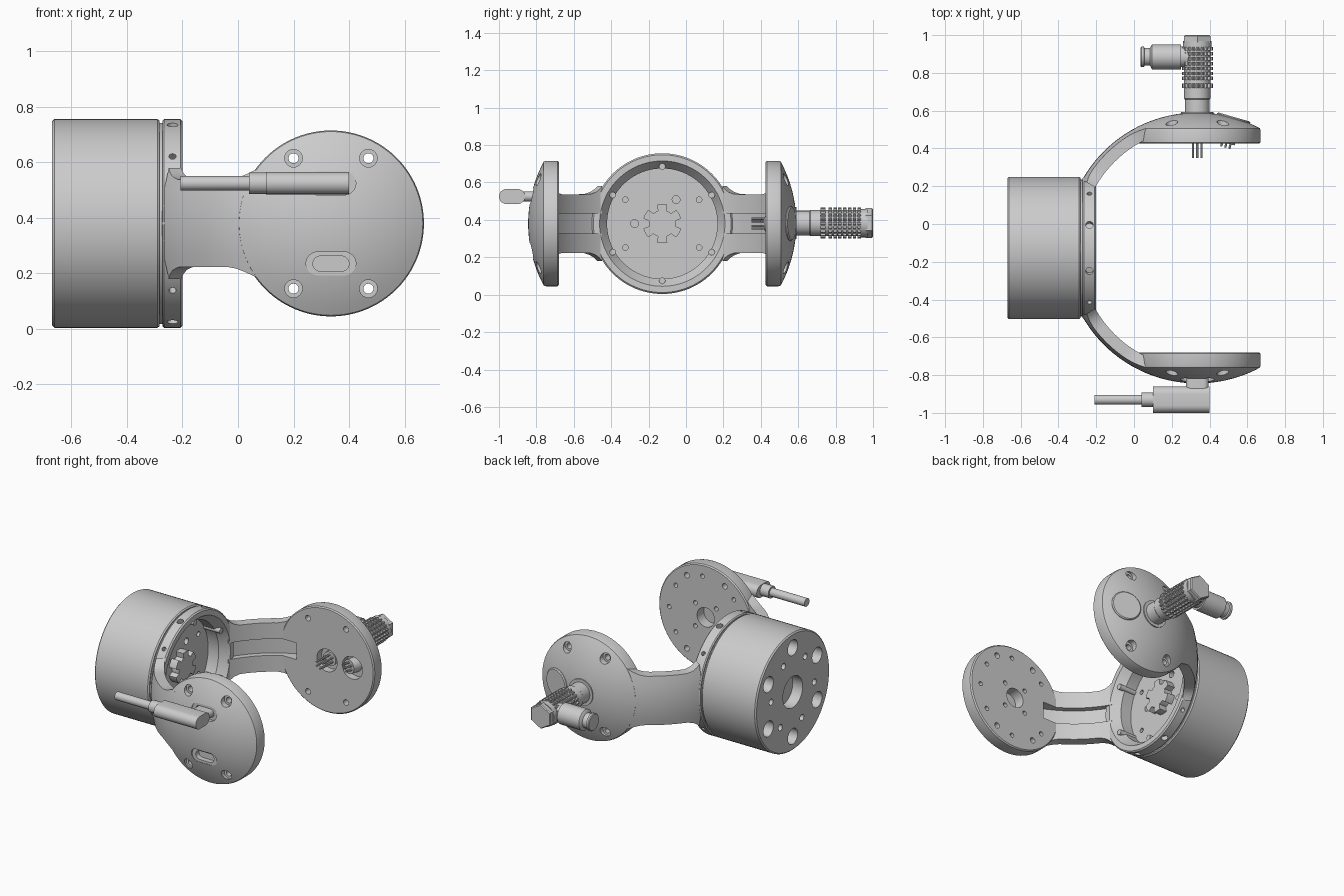
import bpy, bmesh
from math import sin, cos, pi, radians, sqrt
from mathutils import Vector, Matrix

if "Cube" in bpy.data.objects:
    bpy.data.objects.remove(bpy.data.objects["Cube"])

YC, ZC, XD = -0.127, 0.38, 0.335      # mirror plane, axle height, disc centre
RS, VS = 0.70, 0.017                  # dome radius and its centre offset from YC
X, Y, Z = Vector((1, 0, 0)), Vector((0, 1, 0)), Vector((0, 0, 1))


def frame(o, d, u=None):
    d = Vector(d).normalized()
    if u is None:
        u = Z if abs(d.z) < 0.9 else X
    w = d.cross(u).normalized()
    u = w.cross(d)
    m = Matrix((u, w, d)).transposed().to_4x4()
    m.translation = Vector(o)
    return m


def finish(name, bm):
    bmesh.ops.remove_doubles(bm, verts=bm.verts, dist=1e-5)
    bmesh.ops.recalc_face_normals(bm, faces=bm.faces)
    me = bpy.data.meshes.new(name)
    bm.to_mesh(me)
    bm.free()
    ob = bpy.data.objects.new(name, me)
    bpy.context.collection.objects.link(ob)
    return ob


def lathe(name, prof, o, d, seg=64, closed=False, knurl=0):
    """Revolve (radius, height) points; radii above knurl get teeth."""
    bm, m = bmesh.new(), frame(o, d)
    rows = []
    for i in range(seg):
        a = 2 * pi * i / seg
        row = []
        for r, h in prof:
            if knurl and r > knurl and i % 4 > 1:
                r = knurl
            row.append(bm.verts.new(m @ Vector((r * cos(a), r * sin(a), h))))
        rows.append(row)
    n = len(prof)
    for i in range(seg):
        a, b = rows[i], rows[(i + 1) % seg]
        for j in range(n if closed else n - 1):
            k = (j + 1) % n
            bm.faces.new((a[j], b[j], b[k], a[k]))
    return finish(name, bm)


def cyl(name, r, h0, h1, o, d, seg=24):
    return lathe(name, [(0, h0), (r, h0), (r, h1), (0, h1)], o, d, seg)


def prism(name, pts, h0, h1, o, d, u):
    bm, m = bmesh.new(), frame(o, d, u)
    lo, hi = ([bm.verts.new(m @ Vector((p[0], p[1], h))) for p in pts] for h in (h0, h1))
    bm.faces.new(lo)
    bm.faces.new(hi)
    for i in range(len(pts)):
        j = (i + 1) % len(pts)
        bm.faces.new((lo[i], lo[j], hi[j], hi[i]))
    return finish(name, bm)


def stadium(length, height):
    r, c = height / 2, (length - height) / 2
    return [((c if i < 13 else -c) + r * cos(a), r * sin(a))
            for i in range(26) for a in [-pi / 2 + pi * (i if i < 13 else i - 1) / 12]]


def arm(name, s, stations, ri, ro, dome):
    """Curved strip: (angle, half width) stations around the dome centre."""
    bm, rows, n = bmesh.new(), [], 7
    for t, w in stations:
        ct, st, row = cos(radians(t)), sin(radians(t)), []
        for i in range(2 * n):
            z = w * (-1 + 2 * (i if i < n else 2 * n - 1 - i) / (n - 1))
            r = ri if i >= n else (sqrt(ro * ro - z * z) if dome else ro)
            row.append(bm.verts.new((XD - r * ct, YC + s * (VS + r * st), ZC + z)))
        rows.append(row)
    for a, b in zip(rows, rows[1:]):
        for j in range(2 * n):
            k = (j + 1) % (2 * n)
            bm.faces.new((a[j], a[k], b[k], b[j]))
    bm.faces.new(rows[0])
    bm.faces.new(rows[-1])
    return finish(name, bm)


def cut(ob, cutters):
    for c in cutters:
        c.hide_render = True
        md = ob.modifiers.new("cut", 'BOOLEAN')
        md.operation, md.solver, md.object = 'DIFFERENCE', 'EXACT', c
    me = bpy.data.meshes.new_from_object(
        ob.evaluated_get(bpy.context.evaluated_depsgraph_get()))
    ob.modifiers.clear()
    ob.data = me
    for c in cutters:
        bpy.data.objects.remove(c)


def polar(r, deg, x=0):
    return Vector((x, YC + r * cos(radians(deg)), ZC + r * sin(radians(deg))))


# Base drum with a recessed front floor
axis = (0, YC, ZC)
base = lathe("base_drum", [(0, -.67), (.368, -.67), (.376, -.662), (.376, -.29), (.37, -.282),
                           (.362, -.282), (.362, -.27), (.295, -.27), (.295, -.33), (0, -.33)], axis, X, 96)
holes = [cyl("c", .10, -.70, -.60, axis, X, 40)]
for k in range(6):
    holes.append(cyl("c", .05, -.70, -.60, polar(.285, 90 + 60 * k), X))
    holes.append(cyl("c", .02, -.70, -.62, polar(.22, 65 + 60 * k), X, 16))
for a in (33, 147, 213, 327):
    holes.append(cyl("c", .015, -.36, -.30, polar(.235, a), X, 16))
for a in (60, 180):
    holes.append(cyl("c", .021, -.36, -.30, polar(.148, a), X, 16))
cut(base, holes)

# Lobed coupling on the recessed floor
lobes = [((.104 if cos(6 * a) > -.1 else .072) * cos(a), (.104 if cos(6 * a) > -.1 else .072) * sin(a))
         for a in [2 * pi * i / 96 for i in range(96)]]
prism("coupling", lobes, -.335, -.28, axis, X, Z)

# Yoke ring with radial screw holes and axial bolts
ring = lathe("yoke_ring", [(.295, -.272), (.37, -.272), (.376, -.266), (.376, -.208), (.368, -.20),
                           (.335, -.20), (.295, -.255)], axis, X, 96, closed=True)
holes = []
for a in (90, 270):
    for da, r in ((-50, .013), (-19, .02), (19, .02), (50, .013)):
        holes.append(cyl("c", r, .345, .40, (-.236, YC, ZC), polar(1, a + da) - Vector(axis), 16))
cut(ring, holes)
for k in range(6):
    cyl("ring_bolt", .017, -.33, -.215, polar(.305, 90 + 60 * k), X, 16)

# Arms and domed discs, one per side
outline = ([(29.4, .20), (31, .182), (33, .168), (36, .158)] + [(t, .157) for t in range(39, 58, 3)]
           + [(60, .163), (63, .176), (66, .192), (69, .19)])
dome = [(.318 * cos(i * pi / 20), 0) for i in range(10)]
for s, side in ((1, "rear"), (-1, "front")):
    a = arm(side + "_arm", s, outline, .62, RS, True)
    slot = [(t, .053) for t in range(24, 69, 4)]
    cut(a, [arm("c", s, slot, .57, .655, False)])
    prof = [(0, .552), (.328, .552), (.335, .559), (.335, .622)]
    prof += [(r, VS + sqrt(RS * RS - r * r)) for r in [.331 * (1 - i / 12) for i in range(13)]]
    o, d = Vector((XD, YC, ZC)), s * Y
    disc = lathe(side + "_disc", prof, o, d, 96)
    cs = [arm("c", s, slot, .57, .655, False)]
    for x in (-.135, .135):
        for z in (-.235, .235):
            cs.append(lathe("c", [(0, .5), (.018, .5), (.018, .638), (.032, .638), (.032, .75), (0, .75)],
                            o + x * X + z * Z, d, 24))
    if s > 0:
        # Sockets on the inner face
        cs += [cyl("c", .072, .5, .60, o + x * X, d, 32) for x in (0, .18)]
    else:
        # Stepped cable slots outside, bolt pattern inside
        cs.append(cyl("c", .062, .5, .62, o, d, 32))
        for z in (-.145, .145):
            cs.append(prism("c", stadium(.18, .085), .688, .8, o + z * Z, d, X))
            cs.append(prism("c", stadium(.13, .055), .655, .8, o + z * Z, d, X))
        for r, angs in ((.105, (45, 135, 225, 315)), (.26, (0, 35, 85, 275, 325, 140, 220))):
            for g in angs:
                cs.append(cyl("c", .014, .5, .59, o + r * cos(radians(g)) * X + r * sin(radians(g)) * Z, d, 16))
    cut(disc, cs)

# Rear sockets: pins, straight and tilted, plus tilted cover on the dome
tilt = Vector((sin(radians(16)), cos(radians(16)), 0))
centre = Vector((XD, YC + VS, ZC))
lathe("tilted_cover", [(0, .68), (.092, .68), (.092, .698), (.086, .704), (0, .704)], centre, tilt, 48)
for d, h0, h1 in ((Y, .46, .60), (tilt, .535, .62)):
    f = frame(centre, d)
    for i in range(6):
        p = f @ Vector((.026 * cos(i * pi / 3), .026 * sin(i * pi / 3), 0))
        cyl("socket_pin", .006, h0, h1, p, d, 10)
    cyl("socket_insert", .045, .56, .62, centre, d, 32)

# Rear connector: stepped barrel, knurled sleeve, hex cap
o = (XD, 0, ZC + .003)
lathe("connector_barrel", [(0, .55), (.085, .55), (.085, .592), (.066, .592), (.066, .66), (.07, .665),
                           (.07, .96), (0, .96)], o, Y, 48)
sleeve = [(0, .72), (.082, .72), (.082, .745), (.07, .745)]
for i in range(7):
    h = .762 + i * .026
    sleeve += [(.07, h), (.082, h), (.082, h + .018), (.07, h + .018)]
lathe("knurled_sleeve", sleeve + [(0, .945)], o, Y, 80, knurl=.072)
lathe("connector_cap", [(0, .93), (.076, .93), (.076, .97), (0, .97)], o, Y, 48)
lathe("connector_hex_cap", [(0, .96), (.08, .96), (.08, .994), (.074, 1.0), (0, 1.0)], o, Y, 6)

# Side outlet of the rear connector
lathe("side_outlet", [(0, .035), (.05, .035), (.055, .04), (.055, .052), (.047, .056), (.047, .085), (.058, .09),
                      (.066, .096), (.066, .25), (.055, .25), (.055, .32), (0, .32)], (0, .885, ZC + .003), X, 40)

# Front cable plug
o = (0, -.93, .525)
prism("plug_body", stadium(.14, .08), .10, .40, o, X, Y)
cyl("plug_collar", .038, .04, .12, o, X, 32)
cyl("plug_cable", .026, -.208, .06, o, X, 32)
prism("plug_neck", stadium(.12, .052), -.88, -.78, (XD, 0, .525), Y, X)

# Crisp edges on curved surfaces
bpy.ops.object.select_all(action='DESELECT')
for ob in bpy.context.scene.objects:
    ob.select_set(True)
    bpy.context.view_layer.objects.active = ob
bpy.ops.object.shade_smooth_by_angle(angle=radians(25))
